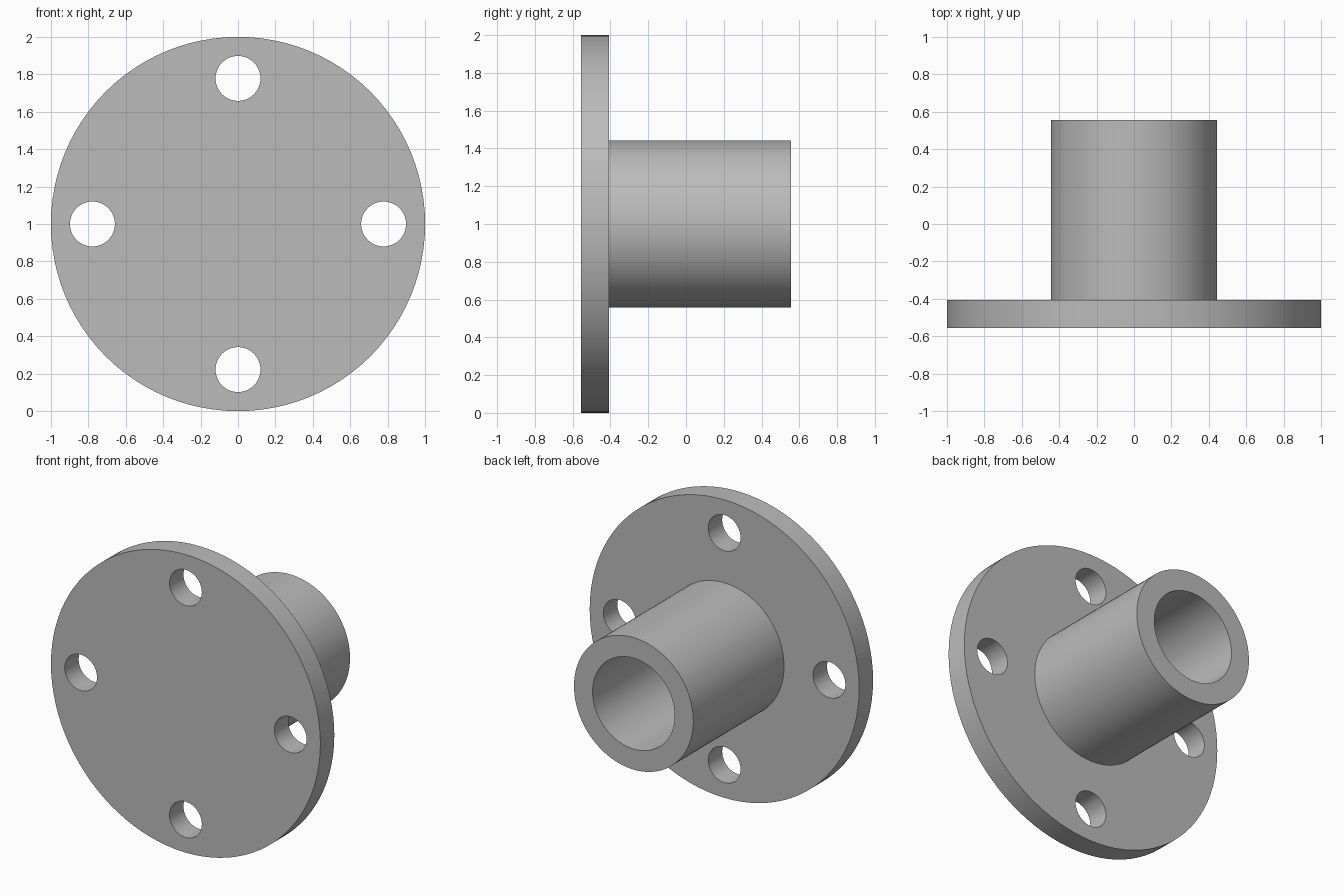
import bpy, bmesh
from math import sin, cos, pi, radians

if "Cube" in bpy.data.objects:
    bpy.data.objects.remove(bpy.data.objects["Cube"], do_unlink=True)

CENTRE_Z = 1.0
FRONT, STEP, BACK = -0.555, -0.407, 0.555
FLANGE_R, TUBE_R, BORE_R = 1.0, 0.443, 0.305
HOLE_R, BOLT_CIRCLE_R = 0.12, 0.778

steel = bpy.data.materials.new("plain_grey")
steel.use_nodes = True
grey = (0.5, 0.5, 0.5, 1.0)
steel.diffuse_color = grey
steel.node_tree.nodes["Principled BSDF"].inputs["Base Color"].default_value = grey


def turned_solid(name, profile, sides, x=0.0, z=CENTRE_Z):
    """Closed solid turned about a y-axis line from (radius, y) rings."""
    bm = bmesh.new()
    rings = [[bm.verts.new((x + r * cos(2 * pi * i / sides), y,
                            z + r * sin(2 * pi * i / sides)))
              for i in range(sides)] for r, y in profile]
    for a, b in zip(rings, rings[1:]):
        for i in range(sides):
            j = (i + 1) % sides
            bm.faces.new((a[i], a[j], b[j], b[i]))
    bm.faces.new(rings[0])
    bm.faces.new(rings[-1])
    bmesh.ops.recalc_face_normals(bm, faces=bm.faces)
    mesh = bpy.data.meshes.new(name)
    bm.to_mesh(mesh)
    bm.free()
    mesh.materials.append(steel)
    obj = bpy.data.objects.new(name, mesh)
    bpy.context.collection.objects.link(obj)
    return obj


# Round flange and tube in one piece, with a blind bore from the back
flange = turned_solid("flanged_sleeve", [
    (FLANGE_R, FRONT), (FLANGE_R, STEP), (TUBE_R, STEP),
    (TUBE_R, BACK), (BORE_R, BACK), (BORE_R, STEP)], 96)

bpy.context.view_layer.objects.active = flange
flange.select_set(True)

# Four bolt holes through the flange
for k in range(4):
    angle = k * pi / 2
    cutter = turned_solid("bolt_hole_cutter",
                          [(HOLE_R, FRONT - 0.1), (HOLE_R, STEP + 0.1)], 48,
                          BOLT_CIRCLE_R * cos(angle),
                          CENTRE_Z + BOLT_CIRCLE_R * sin(angle))
    cutter.hide_render = True
    cut = flange.modifiers.new("bolt_hole", 'BOOLEAN')
    cut.operation = 'DIFFERENCE'
    cut.solver = 'EXACT'
    cut.object = cutter
    bpy.ops.object.modifier_apply(modifier=cut.name)
    bpy.data.objects.remove(cutter, do_unlink=True)

# Smooth round walls, crisp rims
bpy.ops.object.shade_smooth_by_angle(angle=radians(30))
